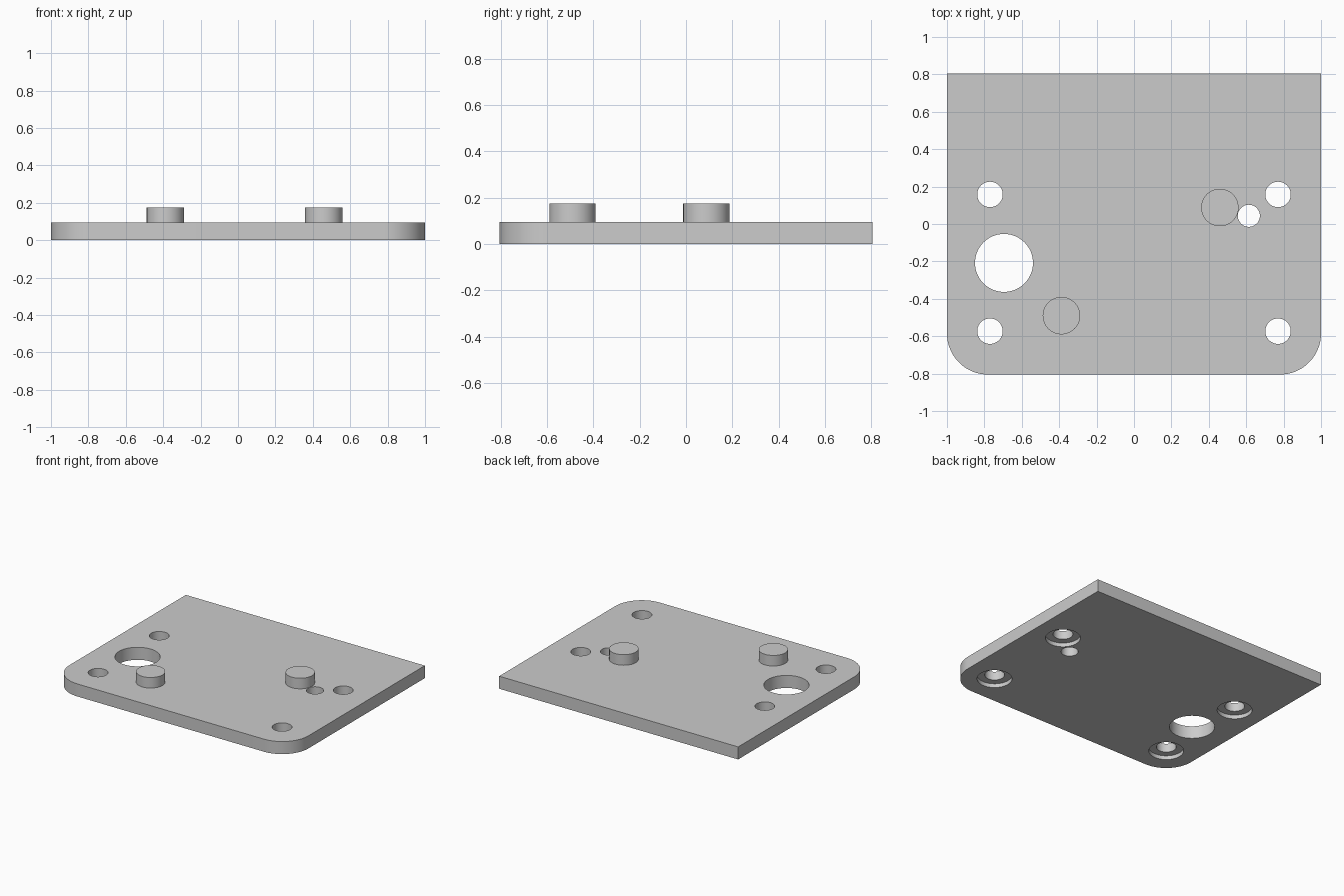
import bpy
from math import cos, sin, pi, radians

if "Cube" in bpy.data.objects:
    bpy.data.objects.remove(bpy.data.objects["Cube"], do_unlink=True)

HALF_X, HALF_Y, THICK = 1.0, 0.805, 0.095
CORNER = 0.22
POST_TOP = 0.175

grey = bpy.data.materials.new("plain grey")
grey.use_nodes = True
grey.diffuse_color = (0.6, 0.6, 0.6, 1)
grey.node_tree.nodes["Principled BSDF"].inputs["Base Color"].default_value = (0.6, 0.6, 0.6, 1)


def prism(name, outline, z0, z1):
    """Solid made by extruding a counter-clockwise outline from z0 to z1."""
    n = len(outline)
    verts = [(x, y, z) for z in (z0, z1) for x, y in outline]
    faces = [tuple(reversed(range(n))), tuple(range(n, 2 * n))]
    faces += [(i, (i + 1) % n, (i + 1) % n + n, i + n) for i in range(n)]
    mesh = bpy.data.meshes.new(name)
    mesh.from_pydata(verts, [], faces)
    mesh.materials.append(grey)
    obj = bpy.data.objects.new(name, mesh)
    bpy.context.collection.objects.link(obj)
    return obj


def arc(cx, cy, r, start, end, steps):
    angles = [start + (end - start) * i / steps for i in range(steps + 1)]
    return [(cx + r * cos(a), cy + r * sin(a)) for a in angles]


def cylinder(name, x, y, r, z0, z1):
    return prism(name, arc(x, y, r, 0, 2 * pi, 64)[:-1], z0, z1)


def activate(obj):
    bpy.ops.object.select_all(action="DESELECT")
    obj.select_set(True)
    bpy.context.view_layer.objects.active = obj


def smooth(obj):
    activate(obj)
    bpy.ops.object.shade_smooth_by_angle(angle=radians(30))


def cut(obj, x, y, r, z0=-0.1, z1=0.3):
    cutter = cylinder("hole_cutter", x, y, r, z0, z1)
    cutter.hide_render = True
    mod = obj.modifiers.new("hole", "BOOLEAN")
    mod.operation = "DIFFERENCE"
    mod.solver = "EXACT"
    mod.object = cutter
    activate(obj)
    bpy.ops.object.modifier_apply(modifier=mod.name)
    bpy.data.objects.remove(cutter, do_unlink=True)


# Plate with two rounded front corners and square back corners
inner_x, inner_y = HALF_X - CORNER, CORNER - HALF_Y
outline = [(HALF_X, HALF_Y), (-HALF_X, HALF_Y)]
outline += arc(-inner_x, inner_y, CORNER, pi, 1.5 * pi, 20)
outline += arc(inner_x, inner_y, CORNER, 1.5 * pi, 2 * pi, 20)
plate = prism("base_plate", outline, 0, THICK)

# Four screw holes, counterbored from below
for x in (-0.77, 0.77):
    for y in (-0.573, 0.158):
        cut(plate, x, y, 0.068)
        cut(plate, x, y, 0.12, -0.1, 0.03)

# Large opening and small pin hole
cut(plate, -0.695, -0.208, 0.155)
cut(plate, 0.614, 0.044, 0.059)
smooth(plate)

# Two round locating posts
for name, x, y in (("front_post", -0.388, -0.49), ("back_post", 0.459, 0.088)):
    smooth(cylinder(name, x, y, 0.1, THICK - 0.02, POST_TOP))
